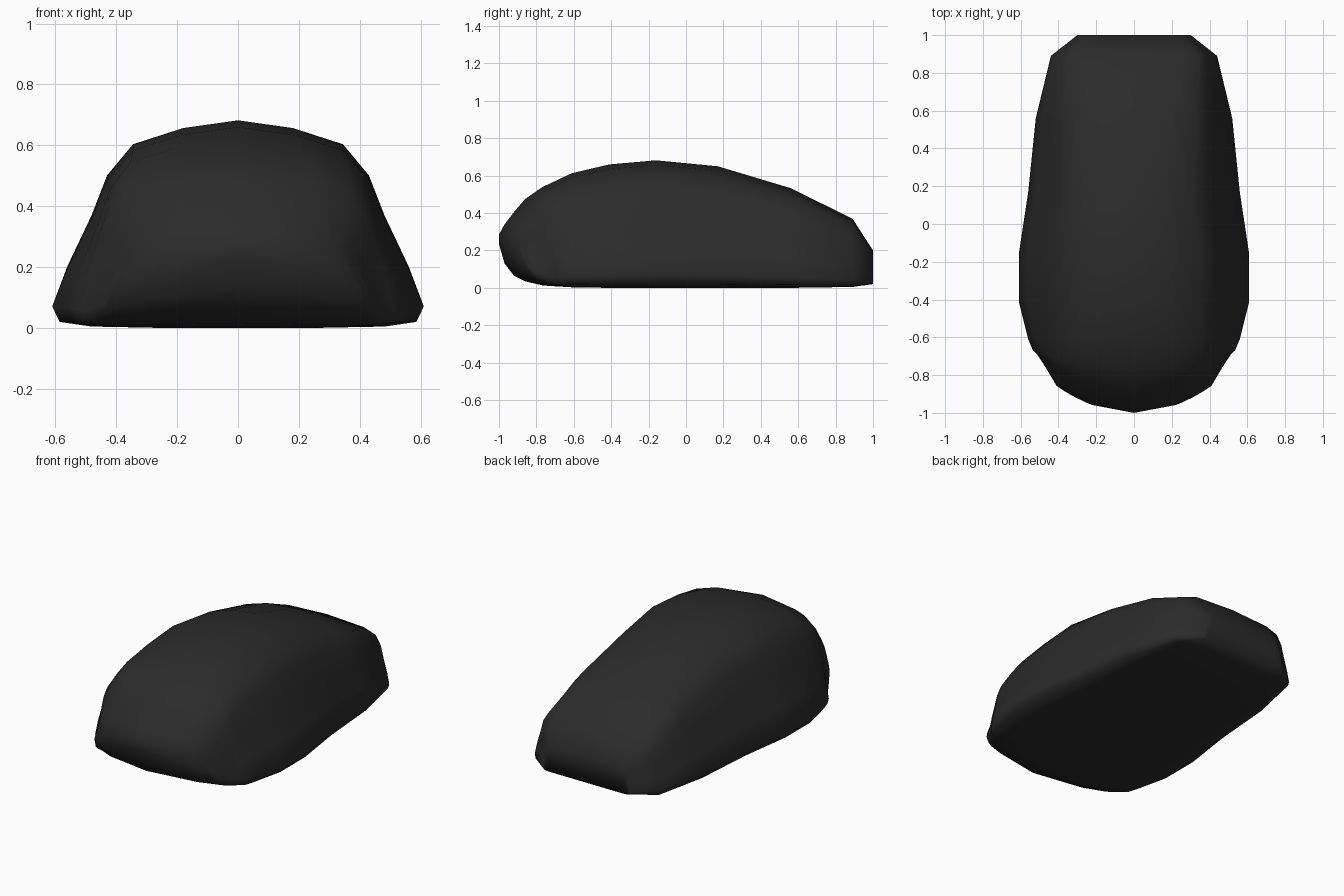
import bpy, bmesh

if "Cube" in bpy.data.objects:
    bpy.data.objects.remove(bpy.data.objects["Cube"])

# Half cross-section: (width fraction, height fraction), top centre to bottom centre
HALF = [(0, 1), (.295, .963), (.565, .885), (.705, .735), (.79, .54),
        (.92, .295), (1, .105), (.96, .03), (.79, .007), (.4, 0), (0, 0)]

# Stations: y at centre, half width, bottom z, top z,
# squareness (lower = boxier), backward bend at the sides, drop of the lower corners
STATIONS = [
    (-1.0, .41, .235, .285, .5, .85, .12),
    (-.97, .44, .13, .34, .45, .85, .08),
    (-.92, .485, .065, .405, .5, .8, .045),
    (-.86, .515, .035, .475, .55, .65, .025),
    (-.77, .535, .014, .538, .65, .35, .01),
    (-.61, .56, .003, .613, .8, 0, 0),
    (-.41, .61, 0, .66, 1, 0, 0),
    (-.16, .61, 0, .682, 1, 0, 0),
    (.17, .56, 0, .65, 1, 0, 0),
    (.56, .52, 0, .533, .8, 0, 0),
    (.89, .44, .005, .37, .42, 0, 0),
    (1.0, .30, .02, .20, .25, 0, 0),
]


def ring(bm, y, w, lo, hi, k, bend, drop):
    right = []
    for u, v in HALF:
        x = w * u ** k
        z = lo + (hi - lo) * v - drop * (x / w) ** 2 * (1 - v)
        right.append((x, y + bend * x * x, z))
    left = [(-x, yy, z) for x, yy, z in right[-2:0:-1]]
    return [bm.verts.new(p) for p in right + left]


def cap(bm, r):
    """Close an end with upright strips so that it keeps its curve."""
    for s in (1, -1):
        for i in range(4):
            bm.faces.new([r[s * j % len(r)] for j in (i, i + 1, 9 - i, 10 - i)])
        bm.faces.new([r[s * j % len(r)] for j in (4, 5, 6)])


# Body: loft through the stations, closed by a curved nose and a flat back
bm = bmesh.new()
rings = [ring(bm, *s) for s in STATIONS]
n = len(rings[0])
for a, b in zip(rings, rings[1:]):
    for i in range(n):
        j = (i + 1) % n
        bm.faces.new((a[i], a[j], b[j], b[i]))
cap(bm, rings[0])
cap(bm, rings[-1])
bmesh.ops.recalc_face_normals(bm, faces=bm.faces)
for f in bm.faces:
    f.smooth = True
mesh = bpy.data.meshes.new("mouse_body")
bm.to_mesh(mesh)
bm.free()
body = bpy.data.objects.new("mouse_body", mesh)
bpy.context.collection.objects.link(body)

# Dark plastic
mat = bpy.data.materials.new("dark_plastic")
mat.diffuse_color = (.024, .024, .024, 1)
mat.use_nodes = True
mat.node_tree.nodes["Principled BSDF"].inputs["Base Color"].default_value = mat.diffuse_color
mesh.materials.append(mat)
